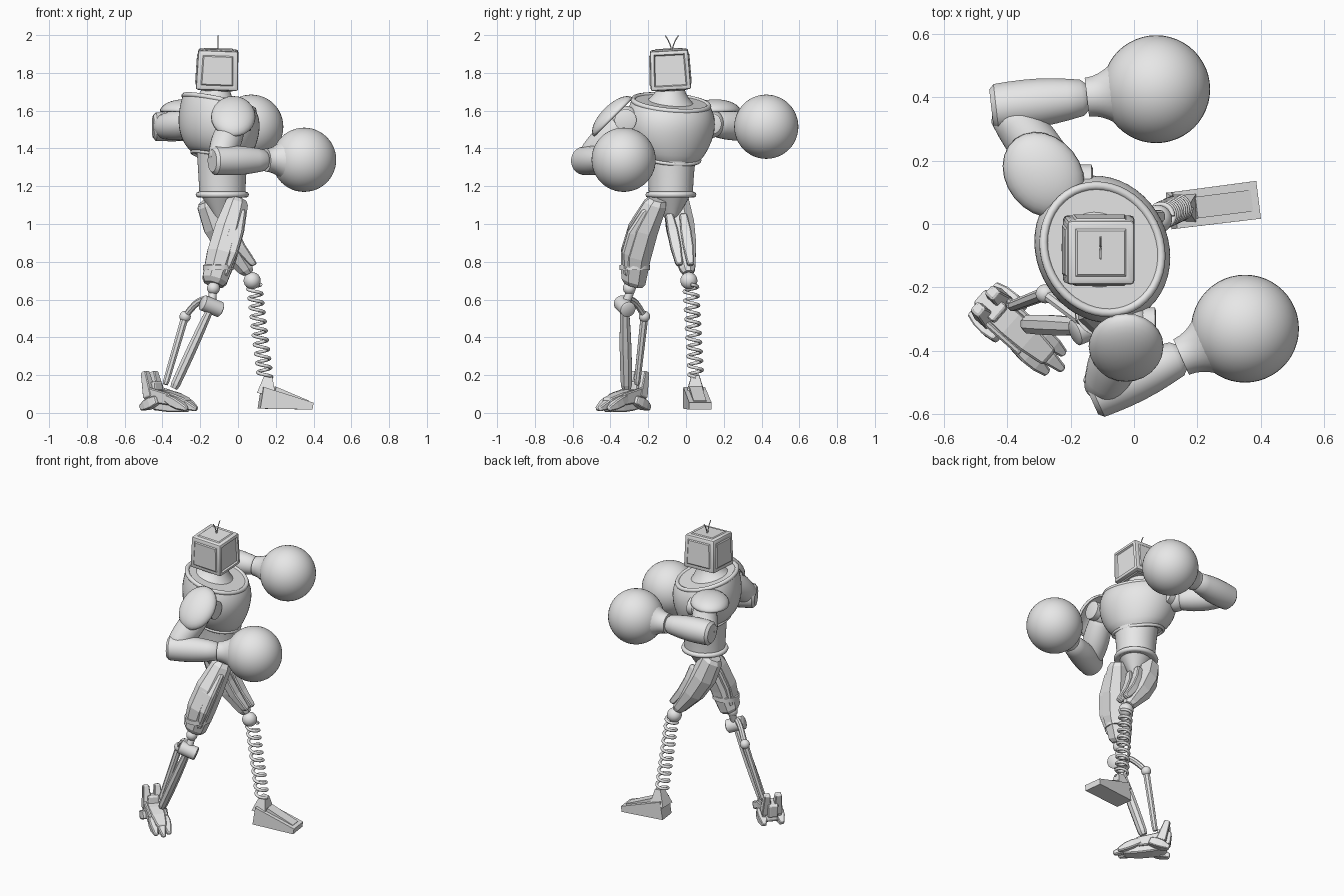
import bpy, bmesh
from math import sin, cos, pi, radians
from mathutils import Vector, Matrix

if "Cube" in bpy.data.objects:
    bpy.data.objects.remove(bpy.data.objects["Cube"])

metal = bpy.data.materials.new("plain_grey")
metal.use_nodes = True
metal.diffuse_color = (.8, .8, .8, 1)
metal.node_tree.nodes["Principled BSDF"].inputs["Base Color"].default_value = metal.diffuse_color

X, Y, UP = Vector((1, 0, 0)), Vector((0, 1, 0)), Vector((0, 0, 1))
FORWARD = Vector((2, 1, 0)).normalized()    # direction the chest faces
ACROSS = Vector((1, -2, 0)).normalized()    # shoulder axis


def point(x, y, z):
    return Vector((x, y, z))


def mix(a, b, t):
    return a + (b - a) * t


def add(name, data, smooth):
    ob = bpy.data.objects.new(name, data)
    bpy.context.collection.objects.link(ob)
    data.materials.append(metal)
    bpy.ops.object.select_all(action="DESELECT")
    ob.select_set(True)
    bpy.context.view_layer.objects.active = ob
    if data.id_type == "CURVE":
        bpy.ops.object.convert(target="MESH")
        ob = bpy.context.object
    if smooth:
        bpy.ops.object.shade_smooth_by_angle(angle=radians(smooth))
    return ob


def from_bmesh(name, bm, smooth=40):
    bmesh.ops.recalc_face_normals(bm, faces=bm.faces)
    mesh = bpy.data.meshes.new(name)
    bm.to_mesh(mesh)
    bm.free()
    return add(name, mesh, smooth)


def skin(name, rings, smooth=40):
    """Bridge rings of points and cap both ends."""
    bm = bmesh.new()
    loops = [[bm.verts.new(p) for p in ring] for ring in rings]
    count = len(loops[0])
    for low, high in zip(loops, loops[1:]):
        for i in range(count):
            j = (i + 1) % count
            bm.faces.new((low[i], low[j], high[j], high[i]))
    bm.faces.new(loops[0])
    bm.faces.new(loops[-1][::-1])
    return from_bmesh(name, bm, smooth)


def limb(name, start, end, r_start, r_end, bulge=0, flat=1, flat_end=None, power=1,
         bow=Vector(), sides=24, steps=6, ref=UP, end_scale=.8, bevel=0):
    """Tapered, bulging bar between two points, with chamfered ends."""
    along = (end - start).normalized()
    u = along.cross(ref).normalized()
    v = u.cross(along)
    corner = 2 ** .5 if sides == 4 else 1
    flat_end = flat_end or flat
    rings = []
    for t in [0, *(mix(.05, .95, i / steps) for i in range(steps + 1)), 1]:
        swell = sin(pi * t)
        r = (mix(r_start, r_end, t ** power) + bulge * swell) * corner
        r *= end_scale if t in (0, 1) else 1
        centre = mix(start, end, t) + bow * swell
        angles = [2 * pi * (i + .5) / sides for i in range(sides)]
        rings.append([centre + u * r * cos(a) + v * r * mix(flat, flat_end, t) * sin(a)
                      for a in angles])
    ob = skin(name, rings, 40 if sides > 8 else 0)
    if bevel:
        mod = ob.modifiers.new("bevel", "BEVEL")
        mod.width, mod.segments = bevel, 1


def oval(centre, wide, deep, dip=0, count=48):
    """Oval lying across the shoulders, dipping towards the front."""
    angles = [2 * pi * i / count for i in range(count)]
    return [centre + (FORWARD * deep - UP * dip) * cos(a) + ACROSS * wide * sin(a) for a in angles]


def body(name, base, height, rule, steps=10):
    """Stack of ovals; the rule gives width, depth and dip from 0 to 1 upwards."""
    skin(name, [oval(base + UP * height * i / steps, *rule(i / steps)) for i in range(steps + 1)])


def tube(name, path, r, closed=False):
    curve = bpy.data.curves.new(name, "CURVE")
    curve.dimensions = "3D"
    curve.bevel_depth, curve.bevel_resolution, curve.use_fill_caps = r, 2, True
    spline = curve.splines.new("POLY")
    spline.points.add(len(path) - 1)
    for knot, p in zip(spline.points, path):
        knot.co = (*p, 1)
    spline.use_cyclic_u = closed
    add(name, curve, 60)


def ball(name, centre, r):
    bm = bmesh.new()
    bmesh.ops.create_uvsphere(bm, u_segments=48, v_segments=24, radius=r,
                              matrix=Matrix.Translation(centre))
    from_bmesh(name, bm)


def shoulder_pad(name, centre, normal, along):
    """Thick half of a flattened ellipsoid."""
    n = normal.normalized()
    u = (along - n * n.dot(along)).normalized()
    frame = Matrix((u, n.cross(u), n)).transposed().to_4x4()
    size = Matrix.Diagonal((.145, .118, .065, 1))
    bm = bmesh.new()
    bmesh.ops.create_uvsphere(bm, u_segments=24, v_segments=16, radius=1)
    bmesh.ops.delete(bm, geom=[p for p in bm.verts if p.co.z < -.05], context="VERTS")
    bmesh.ops.transform(bm, verts=bm.verts, matrix=Matrix.Translation(centre) @ frame @ size)
    mod = from_bmesh(name, bm).modifiers.new("thickness", "SOLIDIFY")
    mod.thickness = .012


def arm(side, shoulder, elbow, glove):
    reach = (glove - elbow).normalized()
    wrist = glove - reach * .22
    ball(side + "_shoulder", shoulder, .075)
    limb(side + "_shoulder_disc", shoulder, shoulder + X * .09, .058, .058)
    limb(side + "_upper_arm", shoulder, elbow, .06, .06, bulge=.02, ref=X)
    limb(side + "_forearm", elbow - reach * .04, wrist, .074, .055, bulge=.012)
    limb(side + "_cuff", wrist, glove - reach * .1, .062, .13, power=2, end_scale=1)
    ball(side + "_glove", glove, .17)


# Head: tapered box with a recessed screen and raised panels on the other sides
bm = bmesh.new()
bmesh.ops.create_cube(bm, size=1, matrix=Matrix.Diagonal((.225, .215, .21, 1)))
for corner in bm.verts:
    if corner.co.z > 0:
        corner.co.xy *= .94
bmesh.ops.bevel(bm, geom=list(bm.edges), offset=.012, segments=2, profile=.5, affect="EDGES")
for face in [f for f in bm.faces if f.calc_area() > .01]:
    is_screen = face.normal.x > .9
    bmesh.ops.inset_region(bm, faces=[face], thickness=.012 if is_screen else .02)
    bmesh.ops.inset_region(bm, faces=[face], thickness=.008, depth=-.01 if is_screen else .005)
head = from_bmesh("head", bm, 30)
head.location = (-.108, -.085, 1.817)
head.rotation_euler = (radians(3), radians(2), 0)
crown = point(-.105, -.075, 1.9)
for way in (-1, 1):
    tube("antenna", [crown + UP * .098 * t + Y * way * .035 * t * t
                     for t in (0, .25, .5, .75, 1)], .003)

# Torso
heart, waist = point(-.1, -.08, 1.35), point(-.083, -.08, 1.14)


def barrel(t):
    swell = sin(pi * t * .8) ** .7
    return .15 + .088 * swell, .135 + .073 * swell, .035 - .025 * sin(pi * t) + .01 * t


body("chest", heart, .295, barrel, 16)
tube("collar", oval(heart + UP * .29, .205, .18, .045), .014, True)
tube("chest_rim", oval(heart, .155, .139, .035), .01, True)
body("neck", point(-.115, -.08, 1.61), .13,
     lambda t: (mix(.07, .17, (1 - t) ** 2), mix(.07, .15, (1 - t) ** 2), .04 * (1 - t)))
body("abdomen", waist, .28, lambda t: (.115 + .03 * t * t, .122 + .015 * t, 0))
tube("belt", oval(waist + UP * .015, .117, .127), .016, True)
body("pelvis", waist - UP * .11, .12, lambda t: (mix(.03, .1, t), mix(.04, .115, t)))

# Arms: the right one bent across the front, the left one raised and folded
arm("right", point(-.02, -.32, 1.55), point(-.1, -.53, 1.335), point(.35, -.33, 1.34))
shoulder_pad("right_shoulder_pad", point(-.025, -.385, 1.565), UP - Y, -Y - UP)
arm("left", point(-.22, .13, 1.53), point(-.41, .37, 1.515), point(.07, .425, 1.515))
shoulder_pad("left_shoulder_pad", point(-.285, .155, 1.595), UP, Y - X * .8)

# Right leg: armoured thigh with plates, knee hinge and rod shin
hip, knee = point(0, -.15, 1.13), point(-.13, -.28, .68)
hinge, ankle = point(-.14, -.325, .565), point(-.34, -.315, .13)
link, heel = point(-.28, -.22, .51), point(-.385, -.26, .15)
curve_out = Y * -.035
limb("right_thigh", hip, knee, .06, .068, bulge=.025, bow=curve_out, sides=8, steps=3, ref=Y)
for name, offset in (("front", point(.02, -.05, -.05)), ("side", point(-.05, 0, -.05))):
    limb("right_thigh_" + name + "_plate", hip + offset, mix(hip, knee, .8) + offset, .025, .025,
         bulge=.02, bow=curve_out, sides=4, steps=3, ref=Y, bevel=.01)
band = mix(hip, knee, .8) + curve_out * .5
limb("right_knee_band", band + UP * .015, band - UP * .015, .082, .082, ref=Y)
ball("right_knee", point(-.13, -.3, .66), .034)
limb("right_knee_rod", knee, hinge, .022, .022, ref=Y)
limb("right_knee_hinge", hinge - point(.05, .02, -.02), hinge + point(.05, .02, -.02), .042, .042)
limb("right_shin", hinge, ankle, .02, .026, bulge=.005, flat=1.2, sides=8, ref=Y)
limb("right_rear_link", hinge + UP * .04, link, .018, .018, bow=UP * .03, sides=8)
ball("right_link_joint", link, .03)
limb("right_calf_rod", link, heel, .022, .018, sides=8, ref=Y)

# Right clawed foot, laid out along its own axis
TOE, OUT = Vector((.75, -.66, 0)), Vector((.66, .75, 0))


def foot_part(name, back, front, side, z_back, z_front, *radii, **shape):
    base = point(-.365, -.335, 0) + OUT * side
    limb("right_" + name, base + TOE * back + UP * z_back, base + TOE * front + UP * z_front,
         *radii, sides=4, steps=3, bevel=.006, **shape)


foot_part("foot", -.13, .13, 0, .08, .04, .04, .03, bulge=.01, flat=1.2)
foot_part("heel", -.16, -.07, 0, .11, .12, .03, .035, flat=1.4)
for side in (-1, 0, 1):
    foot_part("toe", .02, .19 - .03 * abs(side), side * .04, .08, .02, .02, .012, bulge=.01)
for side in (-1, 1):
    foot_part("ankle_plate", -.12, .05, side * .05, .1, .07, .01, .01, flat=4, flat_end=3)
    foot_part("heel_fin", -.1, -.14, side * .035, .08, .22, .03, .018)
    foot_part("heel_claw", -.03, -.15, side * .055, .07, .025, .022, .014, bulge=.01)

# Left leg: armoured thigh with plates and spring shin
hip, knee = point(-.16, -.055, 1.13), point(.055, .012, .74)
curve_out = X * -.03
limb("left_thigh", hip, knee, .07, .038, bulge=.025, bow=curve_out, sides=8, steps=3, ref=Y)
for offset in (-.045, .03):
    shift = point(.08, offset, -.02)
    limb("left_thigh_plate", mix(hip, knee, .15) + shift, mix(hip, knee, .85) + shift * .8,
         .02, .018, bulge=.01, bow=curve_out, sides=4, steps=3, ref=Y, bevel=.006)
ball("left_knee", point(.075, .015, .7), .045)
top, bottom, turns = point(.085, .025, .68), point(.143, .052, .19), 10
coil = [i / 24 for i in range(turns * 24 + 1)]
tube("left_shin_spring", [mix(top, bottom, t / turns) + (X * cos(2 * pi * t) + Y * sin(2 * pi * t))
                          * .036 for t in coil], .009)

# Left wedge foot
sole, tip = point(.12, .042, .08), point(.39, .076, .036)
limb("left_ankle", point(.15, .05, .1), point(.16, .05, .2), .05, .02, sides=4, ref=Y, end_scale=1)
limb("left_foot", sole, tip, .058, .06, flat_end=.3, sides=4, end_scale=1)
limb("left_foot_ridge", mix(sole, tip, .25) + UP * .03, mix(sole, tip, .92) + UP * .012, .034, .034,
     flat=1.2, flat_end=.4, sides=4, end_scale=1)
